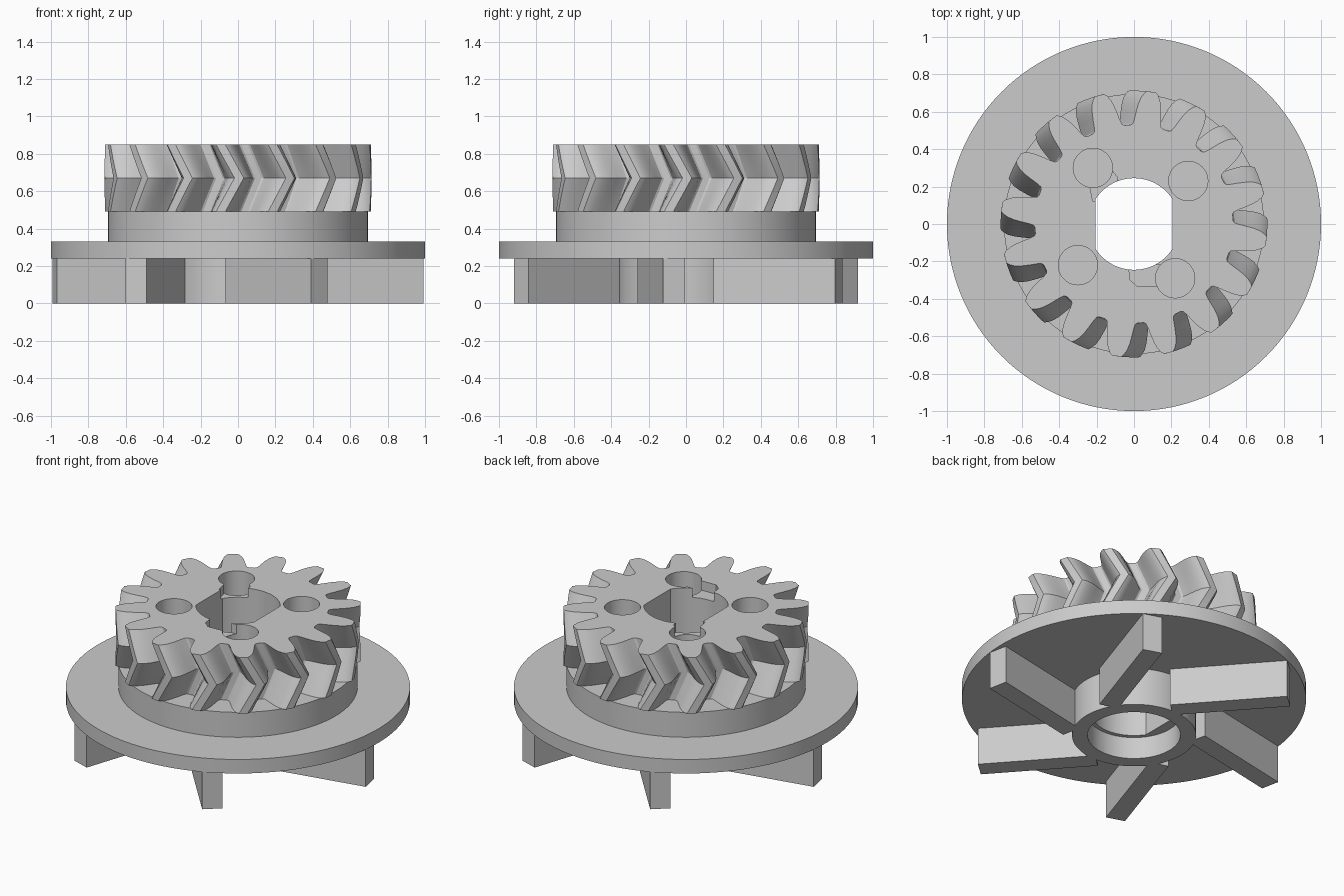
import bpy
import bmesh
from math import cos, sin, radians, sqrt, pi, asin

cube = bpy.data.objects.get("Cube")
if cube:
    bpy.data.objects.remove(cube)

grey = bpy.data.materials.new("plain_grey")
grey.use_nodes = True
grey.diffuse_color = (0.6, 0.6, 0.6, 1)
grey.node_tree.nodes["Principled BSDF"].inputs["Base Color"].default_value = (0.6, 0.6, 0.6, 1)


def loft(name, outline, layers):
    """Stack copies of an outline; each layer is (height, scale, twist in degrees)."""
    bm = bmesh.new()
    rings = []
    for z, s, twist in layers:
        c, n = s * cos(radians(twist)), s * sin(radians(twist))
        rings.append([bm.verts.new((x * c - y * n, x * n + y * c, z)) for x, y in outline])
    count = len(outline)
    for low, high in zip(rings, rings[1:]):
        for i in range(count):
            j = (i + 1) % count
            bm.faces.new((low[i], low[j], high[j], high[i]))
    bm.faces.new(rings[0][::-1])
    bm.faces.new(rings[-1])
    bmesh.ops.recalc_face_normals(bm, faces=bm.faces)
    mesh = bpy.data.meshes.new(name)
    bm.to_mesh(mesh)
    bm.free()
    mesh.materials.append(grey)
    ob = bpy.data.objects.new(name, mesh)
    bpy.context.collection.objects.link(ob)
    return ob


def prism(name, outline, z0, z1):
    return loft(name, outline, [(z0, 1, 0), (z1, 1, 0)])


def circle(r, n, cx=0, cy=0):
    return [(cx + r * cos(2 * pi * i / n), cy + r * sin(2 * pi * i / n)) for i in range(n)]


def cut(target, cutters):
    for c in cutters:
        mod = target.modifiers.new("cut", 'BOOLEAN')
        mod.operation = 'DIFFERENCE'
        mod.solver = 'EXACT'
        mod.object = c
    bpy.context.view_layer.update()
    graph = bpy.context.evaluated_depsgraph_get()
    mesh = bpy.data.meshes.new_from_object(target.evaluated_get(graph))
    target.modifiers.clear()
    target.data = mesh


def smooth(ob):
    bpy.ops.object.select_all(action='DESELECT')
    ob.select_set(True)
    bpy.context.view_layer.objects.active = ob
    bpy.ops.object.shade_smooth_by_angle(angle=radians(25))


# Hub, wide flange and gear seat turned as one piece
turned = [(0, 0.36), (0.24, 0.36), (0.24, 1), (0.33, 1), (0.33, 0.695), (0.49, 0.695)]
flange = loft("flange_and_hub", circle(1, 128), [(z, r, 0) for z, r in turned])

# Herringbone gear: tooth flank as (radius, half angle)
flank = [(0.53, 9.3), (0.537, 8.2), (0.56, 7.3), (0.6, 6.4), (0.64, 5.5),
         (0.675, 4.4), (0.7, 3.1), (0.713, 2)]
TEETH = 16
outline = []
for k in range(TEETH):
    middle = 82.5 + k * 360 / TEETH
    for r, a in [(r, -a) for r, a in flank] + flank[::-1]:
        t = radians(middle + a)
        outline.append((r * cos(t), r * sin(t)))
HALF = 4
layers = []
for i in range(2 * HALF + 1):
    layers.append((0.49 + 0.36 * i / (2 * HALF), 1, 8 * (1 - abs(i - HALF) / HALF)))
gear = loft("herringbone_gear", outline, layers)

# Bore with two flats, and the round counterbore below
BORE, FLAT = 0.245, 0.205
half = asin(FLAT / BORE)
arc = [(BORE * sin(half * i / 12), BORE * cos(half * i / 12)) for i in range(-12, 13)]
bore = prism("bore_cutter", arc + [(-x, -y) for x, y in arc], -0.1, 1)
counterbore = prism("counterbore_cutter", circle(0.27, 64), -0.1, 0.14)

# Four blind holes and the shallow notches joining two of them to the bore
holes = [prism("hole_cutter", circle(0.105, 40, x, y), 0.4, 1)
         for x, y in [(-0.22, 0.3), (0.29, 0.23), (0.22, -0.29), (-0.3, -0.22)]]
notches = [
    prism("notch_cutter", [(-0.24, 0.22), (-0.22, 0.12), (-0.16, 0.12),
                           (-0.09, 0.22), (-0.09, 0.25), (-0.13, 0.3)], 0.79, 1),
    prism("notch_cutter", [(-0.03, -0.22), (-0.02, -0.3), (0.02, -0.335),
                           (0.16, -0.33), (0.15, -0.22)], 0.79, 1)]

cut(flange, [bore, counterbore])
cut(gear, [bore] + holes + notches)
for c in [bore, counterbore] + holes + notches:
    bpy.data.objects.remove(c)
smooth(flange)
smooth(gear)

# Six straight blades set off-centre under the flange
blade = [(0.26, -0.319), (0.947, -0.319), (0.947, -0.2), (0.26, -0.2)]
for k in range(6):
    turn = -48.4 + 60 * k
    loft("blade_%d" % (k + 1), blade, [(0, 1, turn), (0.245, 1, turn)])
